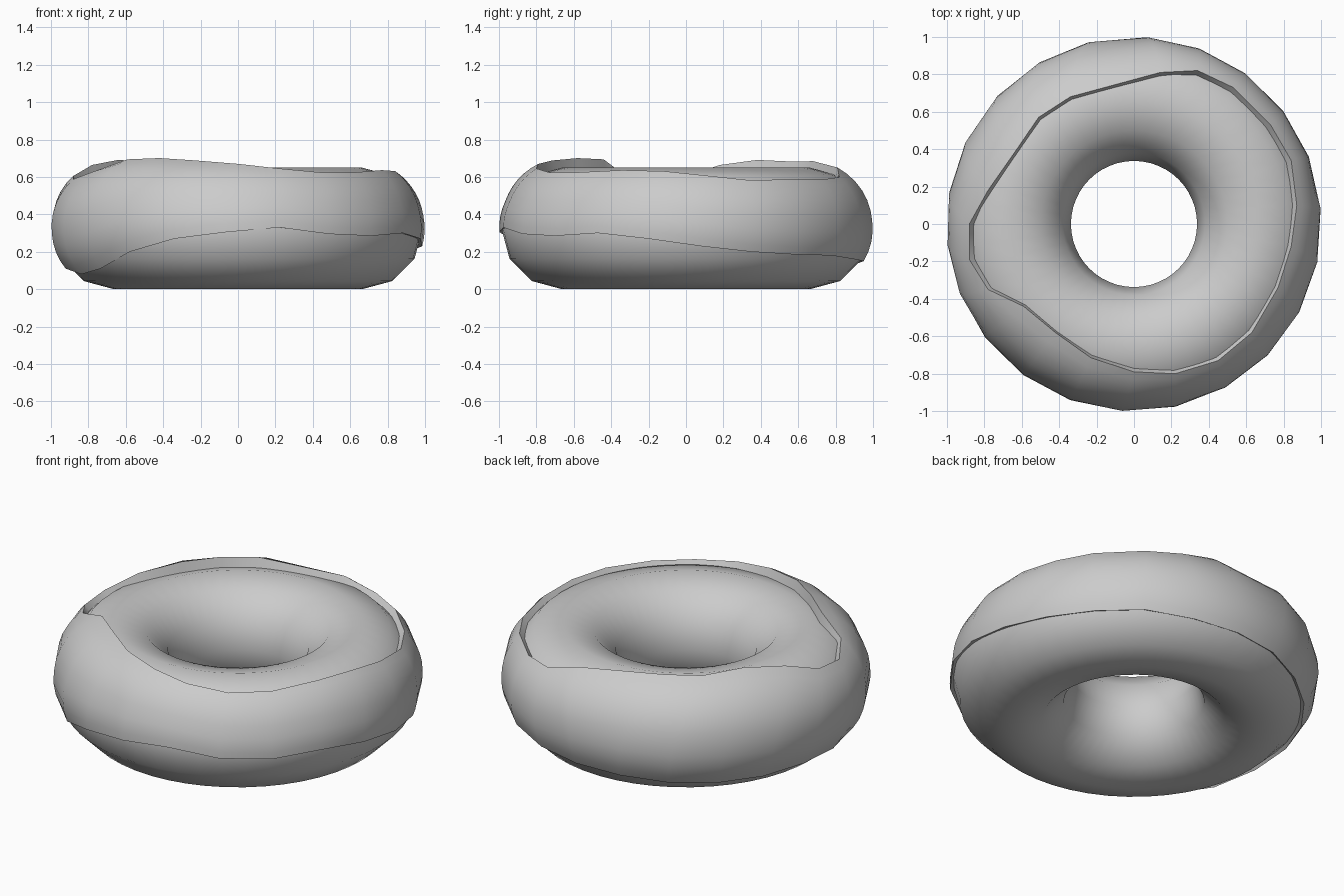
import bpy, bmesh
from math import sin, cos, asin, acos, atan2, radians, hypot, pi

if "Cube" in bpy.data.objects:
    bpy.data.objects.remove(bpy.data.objects["Cube"])

R, M = 0.662, 0.325      # ring radius, tube radius
ROWS = 10


def smooth(ob, angle):
    bpy.ops.object.select_all(action='DESELECT')
    ob.select_set(True)
    bpy.context.view_layer.objects.active = ob
    bpy.ops.object.shade_smooth_by_angle(angle=radians(angle))


# Dough ring
bpy.ops.mesh.primitive_torus_add(major_radius=R, minor_radius=M, major_segments=48,
                                 minor_segments=12, location=(0, 0, M))
dough = bpy.context.object
dough.name = "dough_ring"
smooth(dough, 60)

# Wavy upper rim of the outer coating (plan positions)
top_rim = [(.87, .10), (.84, .34), (.73, .53), (.53, .73), (.34, .82), (.14, .81),
           (-.34, .68), (-.51, .57), (-.64, .38), (-.78, .18), (-.88, 0), (-.88, -.19),
           (-.78, -.35), (-.59, -.44), (-.42, -.58), (-.23, -.715), (0, -.79),
           (.22, -.80), (.45, -.73), (.63, -.58), (.77, -.34), (.84, -.12)]
# Wavy lower rim of the coating (heights)
low_rim = [.23, .20, .185, .18, .16, .15, .14, .12, .11, .11, .12,
           .11, .08, .11, .20, .27, .305, .33, .295, .285, .30, .27]
N = len(top_rim)


def on_tube(ang, th, off):
    r = R + (M + off) * sin(th)
    return r * cos(ang), r * sin(ang), M + (M + off) * cos(th)


# Outer coating shell, thicker at the top than at the bottom
bm = bmesh.new()
columns = []
for k, ((x, y), z) in enumerate(zip(top_rim, low_rim)):
    side = radians(4.6) + k * 2 * pi / N
    r = hypot(x, y)
    turn = (atan2(y, x) - side + pi) % (2 * pi) - pi
    thick = 0.03 + 0.16 * max(0, 0.87 - r)
    th0 = asin((r - R) / (M + thick))
    th1 = acos((z - M) / (M + 0.014))
    pts = [on_tube(side + turn, th0, -0.012)]
    for i in range(ROWS + 1):
        t = i / ROWS
        off = 0.014 + (thick - 0.014) * max(0, 1 - 1.7 * t)
        pts.append(on_tube(side + turn * (1 - t) ** 2, th0 + (th1 - th0) * t, off))
    pts.append(on_tube(side, th1, -0.012))
    columns.append([bm.verts.new(p) for p in pts])
for k in range(N):
    a, b = columns[k], columns[(k + 1) % N]
    for i in range(len(a) - 1):
        bm.faces.new((a[i], a[i + 1], b[i + 1], b[i]))
mesh = bpy.data.meshes.new("outer_coating")
bm.to_mesh(mesh)
bm.free()
coating = bpy.data.objects.new("outer_coating", mesh)
bpy.context.collection.objects.link(coating)
smooth(coating, 45)
